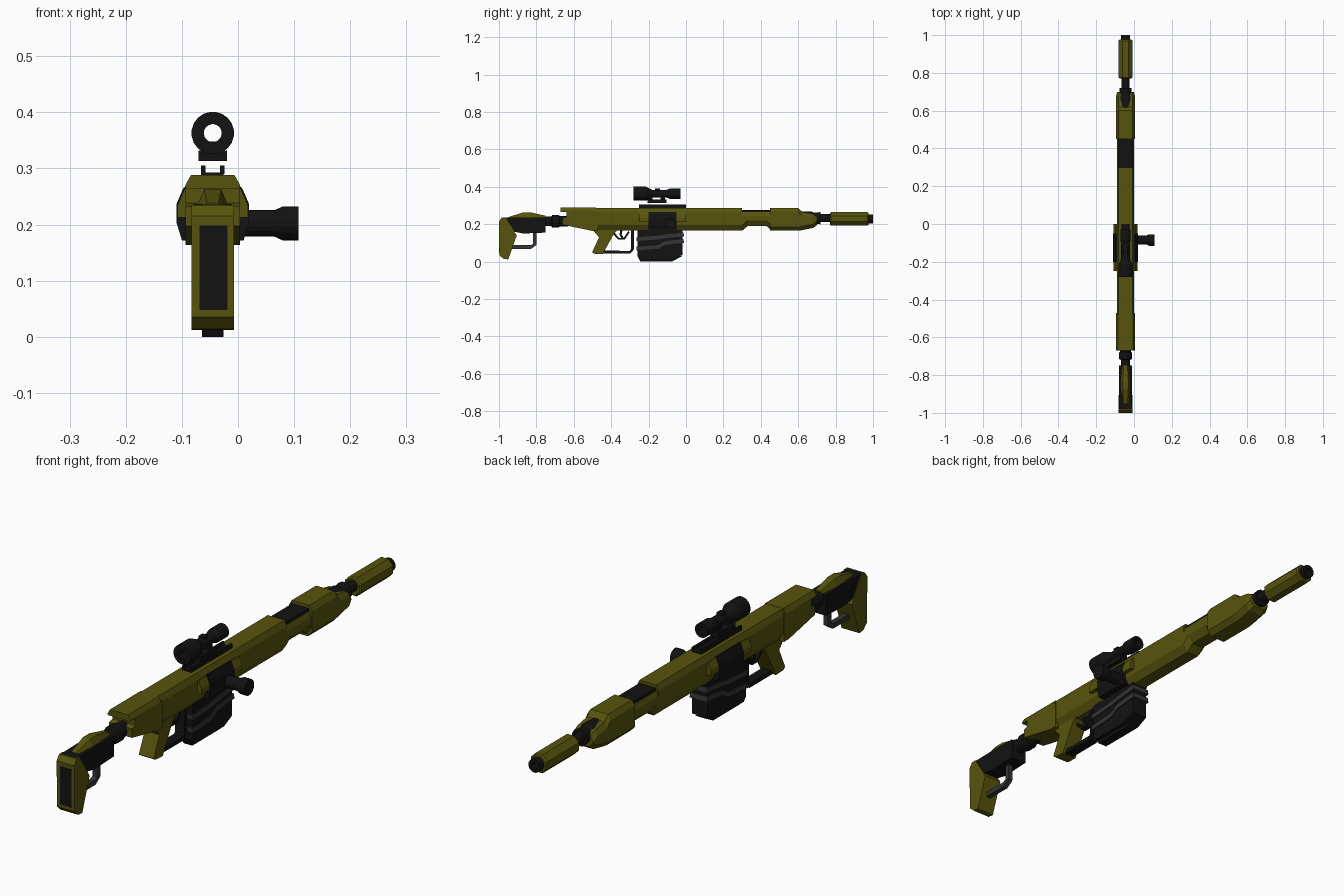
import bpy, bmesh, math
from mathutils import Matrix, Vector

CX = -0.045  # centre line of the rifle


def material(name, rgb):
    m = bpy.data.materials.new(name)
    m.diffuse_color = (*rgb, 1)
    return m


OLIVE = material("olive", (0.095, 0.088, 0.004))
BLACK = material("black", (0.006, 0.006, 0.006))
GREY = material("dark_grey", (0.035, 0.035, 0.038))


def finish(name, bm, mat):
    bmesh.ops.recalc_face_normals(bm, faces=bm.faces)
    me = bpy.data.meshes.new(name)
    bm.to_mesh(me)
    bm.free()
    me.materials.append(mat)
    ob = bpy.data.objects.new(name, me)
    bpy.context.collection.objects.link(ob)
    return ob


def skin(name, rings, mat, cap=True, loop=False):
    """Bridge closed rings of points."""
    bm = bmesh.new()
    vs = [[bm.verts.new(p) for p in r] for r in rings]
    n = len(vs[0])
    pairs = list(zip(vs, vs[1:])) + ([(vs[-1], vs[0])] if loop else [])
    for a, b in pairs:
        for i in range(n):
            j = (i + 1) % n
            bm.faces.new((a[i], a[j], b[j], b[i]))
    if cap and not loop:
        bm.faces.new(vs[0])
        bm.faces.new(vs[-1])
    return finish(name, bm, mat)


def prism(name, pts, hw, mat, x=CX):
    """Side profile (y, z) extruded across x."""
    return skin(name, [[(x + s * hw, y, z) for y, z in pts] for s in (-1, 1)], mat)


def box(name, x, y, z, mat):
    return prism(name, [(y[0], z[0]), (y[1], z[0]), (y[1], z[1]), (y[0], z[1])],
                 (x[1] - x[0]) / 2, mat, (x[0] + x[1]) / 2)


def hull(name, stations, mat, top=(0.01, 0.022), low=(0.02, 0.03)):
    """Chamfered section at each (y, bottom, top, half width)."""
    rings = []
    for y, zb, zt, w in stations:
        half = [(w - low[0], zb), (w, zb + low[1]), (w, zt - top[1]), (w - top[0], zt)]
        rings.append([(CX + a, y, b) for a, b in half] + [(CX - a, y, b) for a, b in half[::-1]])
    return skin(name, rings, mat)


def turned(name, prof, z, mat, n=16, hole=False):
    """Round part along y from (y, radius); hole closes the profile as a ring."""
    off = math.pi / n
    rings = [[(CX + r * math.cos(off + 2 * math.pi * i / n), y,
               z + r * math.sin(off + 2 * math.pi * i / n)) for i in range(n)] for y, r in prof]
    return skin(name, rings, mat, loop=hole)


def bar(name, pts, t, hw, mat, x=CX):
    """Flat strip of thickness t following a (y, z) path."""
    left, right = [], []
    for i, p in enumerate(pts):
        a = Vector(pts[max(i - 1, 0)])
        b = Vector(pts[min(i + 1, len(pts) - 1)])
        d = (b - a).normalized()
        nrm = Vector((-d.y, d.x)) * t / 2
        left.append(tuple(Vector(p) + nrm))
        right.append(tuple(Vector(p) - nrm))
    rings = [[(x - hw, *l), (x + hw, *l), (x + hw, *r), (x - hw, *r)] for l, r in zip(left, right)]
    return skin(name, rings, mat)


# Receiver and handguard
hull("receiver", [(-0.5, 0.165, 0.287, 0.046), (0.3, 0.165, 0.287, 0.046)], OLIVE)
hull("handguard", [(0.3, 0.165, 0.265, 0.046), (0.33, 0.19, 0.265, 0.046),
                   (0.43, 0.19, 0.265, 0.046), (0.46, 0.165, 0.265, 0.046)], OLIVE, (0.008, 0.02))
box("handguard_vent", (CX - 0.036, CX + 0.036), (0.3, 0.45), (0.26, 0.275), BLACK)
hull("front_block", [(0.45, 0.165, 0.287, 0.05), (0.60, 0.165, 0.287, 0.05),
                     (0.62, 0.168, 0.265, 0.05), (0.68, 0.18, 0.255, 0.049),
                     (0.70, 0.195, 0.24, 0.044)], OLIVE, (0.012, 0.02), (0.018, 0.02))
prism("rear_block", [(-0.64, 0.27), (-0.64, 0.238), (-0.66, 0.232), (-0.66, 0.197),
                     (-0.5, 0.164), (-0.47, 0.164), (-0.47, 0.27)], 0.049, OLIVE)
hull("rear_top_plate", [(-0.67, 0.264, 0.288, 0.049), (-0.48, 0.264, 0.288, 0.049)],
     OLIVE, (0.01, 0.018), (0.002, 0.002))

# Side bulges, ports and bolt handle
for s, side in ((-1, "left"), (1, "right")):
    skin(side + "_bulge", [[(CX + s * a, y, z) for a, z in
         ((0.03, 0.213), (0.0625, 0.213), (0.0625, 0.235), (0.05, 0.264), (0.03, 0.264))]
        for y in (-0.25, 0.0)], OLIVE)
    skin(side + "_port", [[(CX + s * a, y, z) for a, z in
         ((0.03, 0.172), (0.055, 0.172), (0.065, 0.205), (0.065, 0.236), (0.052, 0.266), (0.03, 0.266))]
        for y in (-0.2, -0.05)], BLACK)
handle = turned("bolt_handle", [(0.0, 0.024), (0.065, 0.024), (0.08, 0.031), (0.108, 0.031)], 0.0, BLACK)
handle.data.transform(Matrix.Translation((0, -0.085, 0.202)) @ Matrix.Rotation(-math.pi / 2, 4, 'Z')
                      @ Matrix.Translation((-CX, 0, 0)))

# Barrel and suppressor
turned("barrel_collar", [(0.60, 0.037), (0.67, 0.037), (0.685, 0.03), (0.72, 0.034), (0.72, 0.022), (0.78, 0.022)],
       0.232, BLACK, 12)
turned("suppressor", [(0.77, 0.034), (0.775, 0.039), (0.97, 0.039), (0.976, 0.034)], 0.228, OLIVE, 8)
turned("muzzle", [(0.95, 0.026), (1.0, 0.026), (1.0, 0.012), (0.95, 0.012)], 0.228, BLACK, 12, True)

# Sight rail and scope
box("rail_base", (-0.066, -0.026), (-0.25, 0.0), (0.284, 0.293), BLACK)
for s in (-1, 1):
    box("rail_edge", (CX + s * 0.017 - 0.004, CX + s * 0.017 + 0.004), (-0.25, 0.0), (0.29, 0.305), BLACK)
box("scope_mount", (-0.07, -0.02), (-0.205, -0.105), (0.313, 0.332), BLACK)
for y in (-0.19, -0.125):
    box("scope_ring", (-0.06, -0.03), (y - 0.012, y + 0.012), (0.33, 0.348), BLACK)
turned("scope", [(-0.28, 0.016), (-0.28, 0.038), (-0.215, 0.038), (-0.18, 0.021), (-0.105, 0.021),
                 (-0.085, 0.028), (-0.03, 0.028), (-0.03, 0.016)], 0.363, BLACK, 20, True)
box("scope_turret", (-0.056, -0.034), (-0.165, -0.14), (0.38, 0.39), BLACK)

# Magazine with slanted ribs
prism("magazine", [(-0.26, 0.17), (-0.26, 0.03), (-0.245, 0.012), (-0.07, 0.012), (-0.02, 0.035),
                   (-0.02, 0.17)], 0.033, BLACK)
prism("magazine_floor", [(-0.26, 0.03), (-0.245, 0.0), (-0.075, 0.0), (-0.02, 0.03)], 0.019, BLACK)
for z0, z1 in ((0.07, 0.11), (0.12, 0.145)):
    bar("magazine_rib", [(-0.265, z0), (-0.15, z0 + 0.008), (-0.11, z1 - 0.01), (-0.012, z1)],
        0.02, 0.037, GREY)

# Grip, trigger and guard
prism("grip", [(-0.5, 0.17), (-0.465, 0.13), (-0.502, 0.05), (-0.49, 0.042), (-0.445, 0.04),
               (-0.385, 0.15), (-0.365, 0.17)], 0.032, OLIVE)
bar("trigger_guard", [(-0.46, 0.05), (-0.30, 0.05), (-0.287, 0.065), (-0.287, 0.17)], 0.016, 0.02, BLACK)
bar("inner_guard", [(-0.385, 0.15), (-0.36, 0.122), (-0.33, 0.122), (-0.305, 0.16)], 0.01, 0.012, BLACK)
bar("trigger", [(-0.345, 0.17), (-0.35, 0.145), (-0.338, 0.125)], 0.012, 0.007, BLACK)

# Buffer tube and stock
turned("buffer_tube", [(-0.76, 0.026), (-0.72, 0.026), (-0.715, 0.035), (-0.68, 0.035), (-0.675, 0.029),
                       (-0.63, 0.029)], 0.215, BLACK, 12)
prism("stock_frame", [(-0.98, 0.235), (-0.86, 0.237), (-0.75, 0.235), (-0.75, 0.155), (-0.87, 0.15),
                      (-0.92, 0.16)], 0.034, BLACK)
prism("butt", [(-1.0, 0.215), (-0.985, 0.235), (-0.965, 0.235), (-0.905, 0.14), (-0.95, 0.012), (-0.975, 0.014),
               (-0.998, 0.035)], 0.038, OLIVE)
box("butt_pad", (-0.069, -0.019), (-1.0, -0.99), (0.048, 0.198), BLACK)
skin("cheek_rest", [[(CX - b, y, 0.233), (CX + b, y, 0.233), (CX + a, y, z), (CX - a, y, z)]
     for y, b, a, z in ((-0.95, 0.02, 0.01, 0.238), (-0.87, 0.028, 0.015, 0.263),
                        (-0.83, 0.028, 0.015, 0.263), (-0.75, 0.018, 0.01, 0.245))], OLIVE)
bar("stock_loop", [(-0.94, 0.078), (-0.83, 0.078), (-0.808, 0.092), (-0.808, 0.16)], 0.02, 0.01, GREY)
